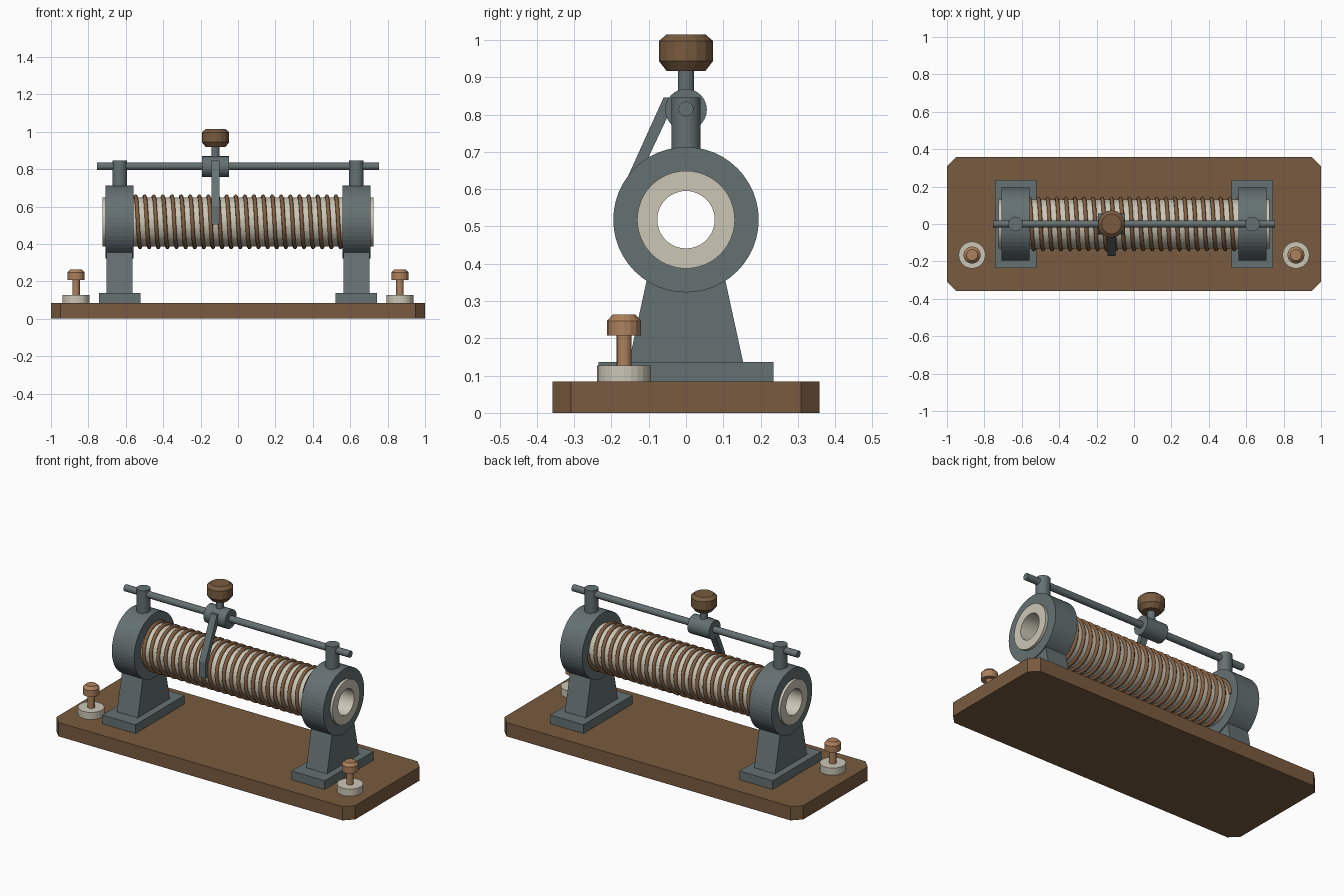
import bpy, bmesh, math

if "Cube" in bpy.data.objects:
    bpy.data.objects.remove(bpy.data.objects["Cube"])


def material(name, rgb):
    m = bpy.data.materials.new(name)
    m.diffuse_color = (*rgb, 1)
    m.use_nodes = True
    m.node_tree.nodes["Principled BSDF"].inputs["Base Color"].default_value = m.diffuse_color
    return m


WOOD = material("wood", (0.19, 0.105, 0.05))
STEEL = material("steel", (0.13, 0.165, 0.17))
CERAMIC = material("ceramic", (0.60, 0.57, 0.47))
COPPER = material("copper", (0.42, 0.22, 0.11))
WIRE = material("wire", (0.24, 0.12, 0.055))


def finish(name, bm, mat):
    bmesh.ops.recalc_face_normals(bm, faces=bm.faces)
    me = bpy.data.meshes.new(name)
    bm.to_mesh(me)
    bm.free()
    ob = bpy.data.objects.new(name, me)
    me.materials.append(mat)
    bpy.context.collection.objects.link(ob)
    return ob


def lathe(name, profile, mat, loc, axis="z", sides=24, hollow=False):
    """Revolve (radius, height) points about an axis; hollow closes the profile."""
    bm = bmesh.new()
    rings = []
    for r, h in profile:
        ring = []
        for i in range(sides):
            t = math.tau * i / sides
            a, b = r * math.cos(t), r * math.sin(t)
            ring.append(bm.verts.new((h, a, b) if axis == "x" else (a, b, h)))
        rings.append(ring)
    pairs = list(zip(rings, rings[1:]))
    if hollow:
        pairs.append((rings[-1], rings[0]))
    else:
        bm.faces.new(rings[0])
        bm.faces.new(rings[-1])
    for p, q in pairs:
        for i in range(sides):
            j = (i + 1) % sides
            bm.faces.new((p[i], p[j], q[j], q[i]))
    ob = finish(name, bm, mat)
    ob.location = loc
    return ob


def rod(name, r, lo, hi, mat, loc, axis="z", sides=24):
    return lathe(name, [(r, lo), (r, hi)], mat, loc, axis, sides)


def tube(name, outer, inner, half, loc, mat, sides=48):
    prof = [(inner, -half), (outer, -half), (outer, half), (inner, half)]
    return lathe(name, prof, mat, loc, "x", sides, True)


def prism(name, poly, lo, hi, mat, axis="z"):
    """Extrude a polygon: xy along z, or yz along x."""
    bm = bmesh.new()
    lay = [[bm.verts.new((h, a, b) if axis == "x" else (a, b, h)) for a, b in poly]
           for h in (lo, hi)]
    bm.faces.new(lay[0])
    bm.faces.new(lay[1])
    n = len(poly)
    for i in range(n):
        j = (i + 1) % n
        bm.faces.new((lay[0][i], lay[0][j], lay[1][j], lay[1][i]))
    return finish(name, bm, mat)


CZ = 0.518     # coil axis height
ROD_Z = 0.815  # slider rod height
SX = -0.12     # slider position

# Wooden base with clipped corners
X, Y, C = 1.0, 0.358, 0.05
prism("base", [(-X + C, -Y), (X - C, -Y), (X, -Y + C), (X, Y - C),
               (X - C, Y), (-X + C, Y), (-X, Y - C), (-X, -Y + C)], 0, 0.084, WOOD)

# Mirrored end supports and terminals
for s, side in ((-1, "left"), (1, "right")):
    cx = 0.633 * s
    prism(side + "_foot", [(cx - 0.111, -0.234), (cx + 0.111, -0.234),
                           (cx + 0.111, 0.234), (cx - 0.111, 0.234)], 0.084, 0.137, STEEL)
    prism(side + "_leg", [(-0.153, 0.137), (0.153, 0.137), (0.104, 0.362), (-0.104, 0.362)],
          cx - 0.07, cx + 0.07, STEEL, "x")
    tube(side + "_collar", 0.195, 0.13, 0.075, (cx, 0, CZ), STEEL)
    rod(side + "_post", 0.039, 0.70, 0.846, STEEL, (cx, 0, 0))
    tx = (0.866 * s, -0.166, 0)
    rod(side + "_terminal_insulator", 0.072, 0.084, 0.127, CERAMIC, tx)
    rod(side + "_terminal_stem", 0.02, 0.127, 0.215, COPPER, tx, sides=16)
    lathe(side + "_terminal_nut", [(0.046, 0.208), (0.046, 0.247), (0.03, 0.264)],
          COPPER, tx, sides=16)

# Ceramic tube and helical wire winding
tube("ceramic_tube", 0.131, 0.077, 0.724, (0, 0, CZ), CERAMIC)
TURNS, STEPS, R = 23, 28, 0.136
cu = bpy.data.curves.new("resistance_wire", "CURVE")
cu.dimensions = "3D"
cu.bevel_depth = 0.0105
cu.bevel_resolution = 2
cu.use_fill_caps = True
sp = cu.splines.new("POLY")
n = TURNS * STEPS
sp.points.add(n)
for i, p in enumerate(sp.points):
    a = math.tau * i / STEPS
    p.co = (-0.56 + 1.12 * i / n, R * math.cos(a), CZ + R * math.sin(a), 1)
cu.materials.append(WIRE)
bpy.context.collection.objects.link(bpy.data.objects.new("resistance_wire", cu))

# Slider rod, sliding block, contact arm and knob
rod("slider_rod", 0.02, -0.753, 0.753, STEEL, (0, 0, ROD_Z), "x", 20)
rod("slider_block", 0.056, -0.072, 0.072, STEEL, (SX, 0, ROD_Z - 0.002), "x")
prism("contact_arm", [(-0.06, 0.846), (-0.171, 0.60), (-0.171, 0.505), (-0.143, 0.505),
                      (-0.143, 0.595), (-0.025, 0.846)], SX - 0.021, SX + 0.021, STEEL, "x")
rod("knob_stem", 0.022, 0.85, 0.925, STEEL, (SX, 0, 0), sides=16)
lathe("slider_knob", [(0.052, 0.917), (0.073, 0.944), (0.073, 0.997), (0.053, 1.014)],
      WOOD, (SX, 0, 0), sides=16)
